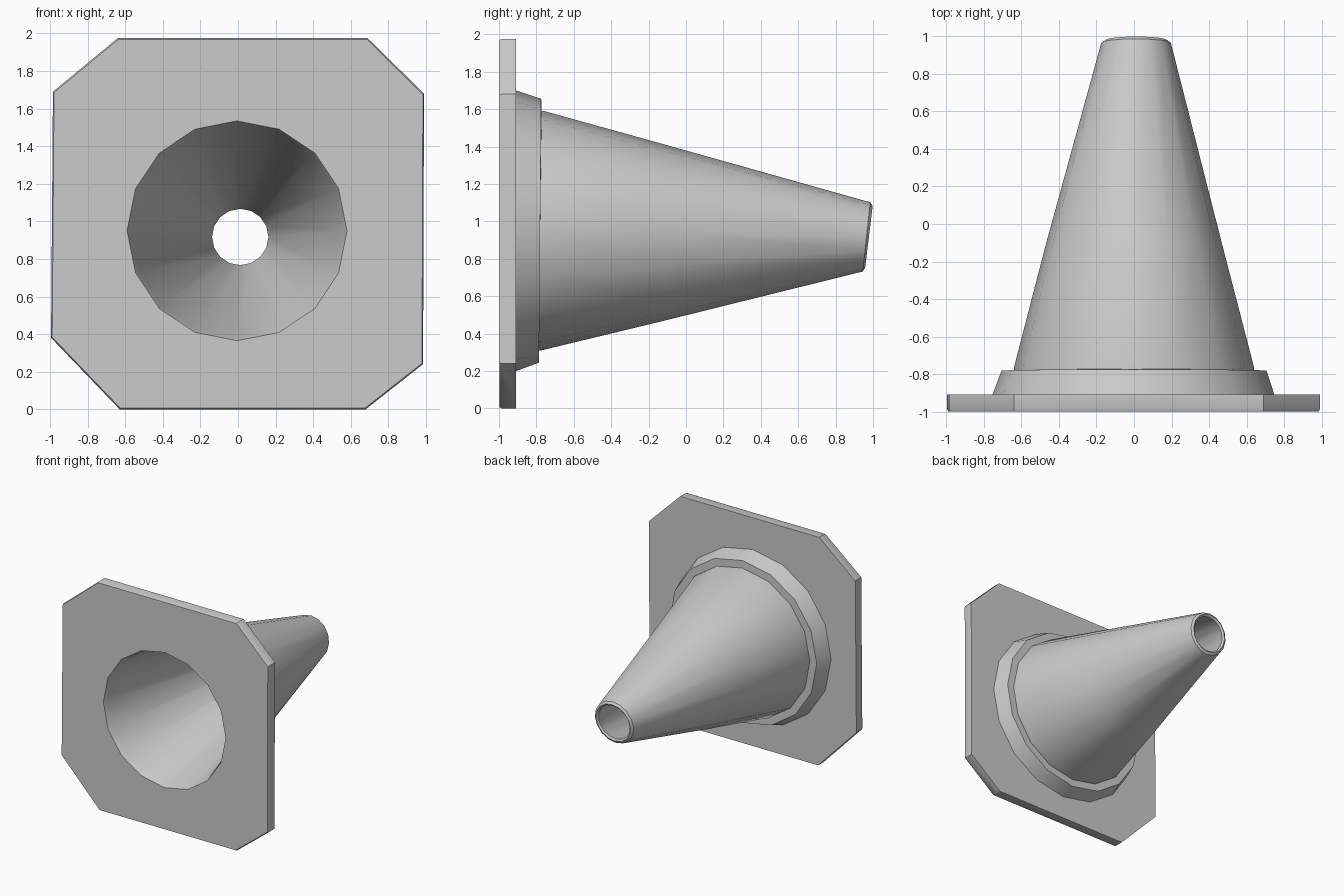
import bpy, bmesh
from math import sin, cos, tau

if "Cube" in bpy.data.objects:
    bpy.data.objects.remove(bpy.data.objects["Cube"])

SIDES = 16


def ring(bm, y, r, cx, cz, tilt):
    """One slightly tilted circle around the cone axis."""
    vs = []
    for i in range(SIDES):
        a = tau * i / SIDES
        vs.append(bm.verts.new((cx + r * cos(a), y + tilt * sin(a), cz + r * sin(a))))
    return vs


def loop_edges(bm, vs):
    return [bm.edges.get((a, b)) or bm.edges.new((a, b))
            for a, b in zip(vs, vs[1:] + vs[:1])]


def skin(bm, a, b):
    n = len(a)
    for i in range(n):
        j = (i + 1) % n
        bm.faces.new((a[i], a[j], b[j], b[i]))


bm = bmesh.new()

# hollow cone: inner wall, tip lip, outer wall, collar (y, radius, cx, cz, tilt)
profile = [
    (-0.99, 0.585, -0.005, 0.95, 0.0),
    (-0.95, 0.565, -0.005, 0.95, 0.0),
    (0.965, 0.150, 0.012, 0.917, 0.018),
    (0.978, 0.165, 0.012, 0.917, 0.020),
    (0.965, 0.185, 0.011, 0.917, 0.020),
    (-0.10, 0.467, 0.0, 0.94, 0.0),
    (-0.767, 0.640, 0.0, 0.95, 0.008),
    (-0.780, 0.640, 0.0, 0.95, 0.008),
    (-0.780, 0.705, 0.0, 0.95, 0.006),
    (-0.908, 0.750, -0.003, 0.95, 0.0),
]
rings = [ring(bm, *p) for p in profile]
for a, b in zip(rings, rings[1:]):
    skin(bm, a, b)

# square base plate with uneven clipped corners
outline = [(-0.64, 1.975), (0.69, 1.975), (0.99, 1.68), (0.985, 0.24),
           (0.68, 0.0), (-0.63, 0.0), (-0.995, 0.38), (-0.985, 1.69)]
levels = [(-0.998, 0.994), (-0.985, 1.0), (-0.908, 1.0)]
plates = [[bm.verts.new((x * s, y, 0.9875 + (z - 0.9875) * s)) for x, z in outline]
          for y, s in levels]
for a, b in zip(plates, plates[1:]):
    skin(bm, a, b)

# front and rear plate faces, open around the cone
for v in rings[0]:
    v.co.y = -0.998
for outer, inner in ((plates[0], rings[0]), (plates[-1], rings[-1])):
    edges = loop_edges(bm, outer) + loop_edges(bm, inner)
    bmesh.ops.triangle_fill(bm, edges=edges, use_beauty=True)

bmesh.ops.recalc_face_normals(bm, faces=bm.faces[:])
mesh = bpy.data.meshes.new("traffic_cone")
bm.to_mesh(mesh)
bm.free()
cone = bpy.data.objects.new("traffic_cone", mesh)
bpy.context.collection.objects.link(cone)
bpy.context.view_layer.objects.active = cone
cone.select_set(True)
bpy.ops.object.shade_smooth_by_angle(angle=0.61)
